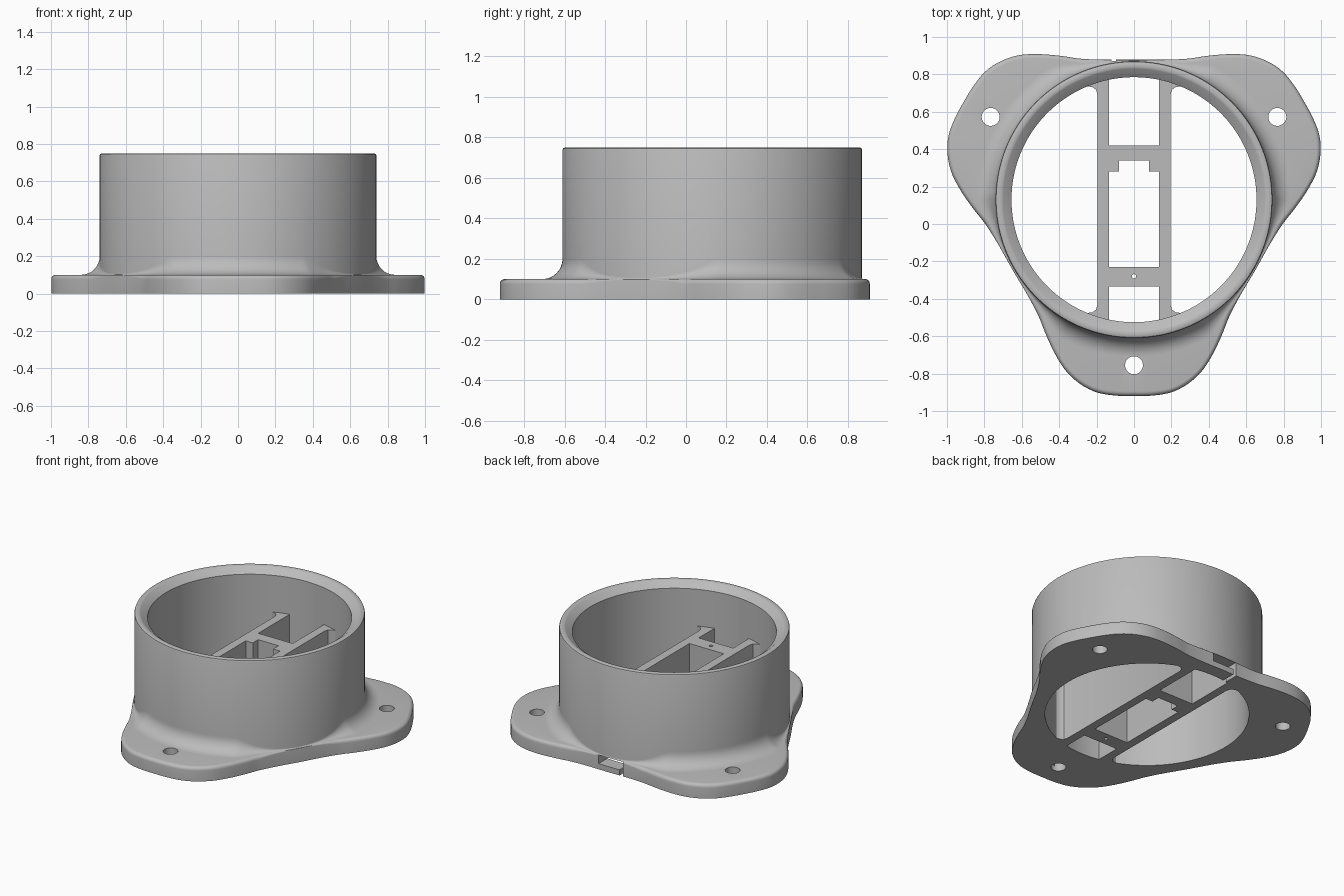
import bpy, bmesh, math
from mathutils import Vector

if "Cube" in bpy.data.objects:
    bpy.data.objects.remove(bpy.data.objects["Cube"])

CY = 0.13            # centre of the tube in y
TUBE, BORE = 0.74, 0.655
HEIGHT, FLANGE = 0.75, 0.1
STEPS = 240

grey = bpy.data.materials.new("plain grey")
grey.use_nodes = True
grey.diffuse_color = (0.5, 0.5, 0.5, 1)
grey.node_tree.nodes["Principled BSDF"].inputs["Base Color"].default_value = (0.5, 0.5, 0.5, 1)


def add_object(name, mesh):
    ob = bpy.data.objects.new(name, mesh)
    bpy.context.collection.objects.link(ob)
    return ob


def mesh_from(bm, name):
    bmesh.ops.recalc_face_normals(bm, faces=bm.faces)
    mesh = bpy.data.meshes.new(name)
    bm.to_mesh(mesh)
    bm.free()
    return mesh


def evaluated_mesh(ob):
    bpy.context.view_layer.update()
    dg = bpy.context.evaluated_depsgraph_get()
    return bpy.data.meshes.new_from_object(ob.evaluated_get(dg), depsgraph=dg)


# Half outline of one lobe: (degrees from lobe axis, radius)
LOBE = [(0, 1.05), (5.5, 1.052), (11, 1.049), (16, 1.028), (21.4, 0.988), (26.8, 0.93),
        (32.5, 0.868), (39.4, 0.805), (48.7, 0.763), (60, 0.75)]
KNOTS = [(-LOBE[1][0], LOBE[1][1])] + LOBE + [(120 - LOBE[-2][0], LOBE[-2][1])]


def outline_radius(angle):
    """Smooth three-lobed outline."""
    a = (math.degrees(angle) + 90) % 120
    a = min(a, 120 - a)
    i = 1
    while i < len(KNOTS) - 3 and a > KNOTS[i + 1][0]:
        i += 1
    (a0, r0), (a1, r1), (a2, r2), (a3, r3) = KNOTS[i - 1:i + 3]
    h = a2 - a1
    t = (a - a1) / h
    m1, m2 = h * (r2 - r0) / (a2 - a0), h * (r3 - r1) / (a3 - a1)
    return ((2*t**3 - 3*t**2 + 1) * r1 + (t**3 - 2*t**2 + t) * m1
            + (3*t**2 - 2*t**3) * r2 + (t**3 - t**2) * m2)


def section(angle):
    """Closed cross-section of tube, fillet and flange at one angle."""
    r = outline_radius(angle)
    gap = r - TUBE
    w, e = min(0.1, gap * 0.6), min(0.025, gap * 0.4)
    pts = [(BORE, 0), (BORE, HEIGHT - 0.04), (0.70, HEIGHT - 0.004), (0.708, HEIGHT),
           (0.728, HEIGHT), (0.737, HEIGHT - 0.004), (TUBE, HEIGHT - 0.012)]
    for k in range(9):
        q = math.pi / 2 * k / 8
        pts.append((TUBE + w * (1 - math.cos(q)), FLANGE + w * (1 - math.sin(q))))
    for k in range(6):
        q = math.pi / 2 * k / 5
        pts.append((r - e + e * math.sin(q), FLANGE - e + e * math.cos(q)))
    return pts + [(r, 0)]


# Tube with flared three-lobed flange
bm = bmesh.new()
rings = []
for s in range(STEPS):
    a = 2 * math.pi * s / STEPS
    rings.append([bm.verts.new((p * math.cos(a), CY + p * math.sin(a), z)) for p, z in section(a)])
for s in range(STEPS):
    one, two = rings[s], rings[(s + 1) % STEPS]
    for k in range(len(one)):
        n = (k + 1) % len(one)
        bm.faces.new((one[k], two[k], two[n], one[n]))
housing = add_object("housing", mesh_from(bm, "housing"))


# Cutters for screw holes and the rear cable port
def cut(build):
    bm = bmesh.new()
    build(bm)
    cutter = add_object("cutter", mesh_from(bm, "cutter"))
    cutter.hide_render = True
    mod = housing.modifiers.new("cut", 'BOOLEAN')
    mod.operation, mod.solver, mod.object = 'DIFFERENCE', 'EXACT', cutter
    housing.data = swap(housing)
    bpy.data.objects.remove(cutter)


def swap(ob):
    mesh = evaluated_mesh(ob)
    ob.modifiers.clear()
    return mesh


def screw_hole(angle):
    def build(bm):
        bmesh.ops.create_cone(bm, cap_ends=True, segments=40, radius1=0.048, radius2=0.048, depth=0.6)
        bmesh.ops.translate(bm, verts=bm.verts,
                            vec=(0.885 * math.cos(angle), CY + 0.885 * math.sin(angle), 0))
    return build


def block(x0, x1, z0, z1):
    def build(bm):
        bmesh.ops.create_cube(bm, size=1)
        bmesh.ops.scale(bm, verts=bm.verts, vec=(x1 - x0, 0.3, z1 - z0))
        bmesh.ops.translate(bm, verts=bm.verts, vec=((x0 + x1) / 2, 0.85, (z0 + z1) / 2))
    return build


for deg in (-90, 30, 150):
    cut(screw_hole(math.radians(deg)))
cut(block(-0.12, 0.07, 0.04, 0.1))
cut(block(-0.12, -0.095, -0.1, 0.06))


# Inner frame: two rails with cross bars, extruded from a flat outline with holes
def spline(curve, pts):
    sp = curve.splines.new('POLY')
    sp.points.add(len(pts) - 1)
    for p, (x, y) in zip(sp.points, pts):
        p.co = (x, y, 0, 1)
    sp.use_cyclic_u = True


def flip(pts):
    return [(-x, y) for x, y in reversed(pts)]


foot = [(0.135, -0.52), (0.25, -0.49), (0.25, -0.476), (0.222, -0.472), (0.203, -0.458), (0.195, -0.43)]
head = [(x, 2 * CY - y) for x, y in reversed(foot)]
right = [(0.135, -0.335)] + foot + head + [(0.135, 0.42)]
window = [(0.135, -0.23), (0.135, 0.28), (0.08, 0.28), (0.08, 0.34)]
curve = bpy.data.curves.new("frame", 'CURVE')
curve.dimensions, curve.fill_mode, curve.extrude = '2D', 'BOTH', 0.225
spline(curve, right + flip(right))
spline(curve, window + flip(window))
spline(curve, [(0.012 * math.cos(k * math.pi / 8), -0.28 + 0.012 * math.sin(k * math.pi / 8))
               for k in range(16)])
source = add_object("frame_outline", curve)
frame_mesh = evaluated_mesh(source)
bpy.data.objects.remove(source)
bm = bmesh.new()
bm.from_mesh(frame_mesh)
bmesh.ops.remove_doubles(bm, verts=bm.verts, dist=0.0001)
bmesh.ops.translate(bm, verts=bm.verts, vec=Vector((0, 0, 0.225)))
frame = add_object("inner_frame", mesh_from(bm, "inner_frame"))

# Colour and shading
for ob in (housing, frame):
    ob.data.materials.clear()
    ob.data.materials.append(grey)
    bpy.ops.object.select_all(action='DESELECT')
    ob.select_set(True)
    bpy.context.view_layer.objects.active = ob
    bpy.ops.object.shade_smooth_by_angle(angle=math.radians(35))
